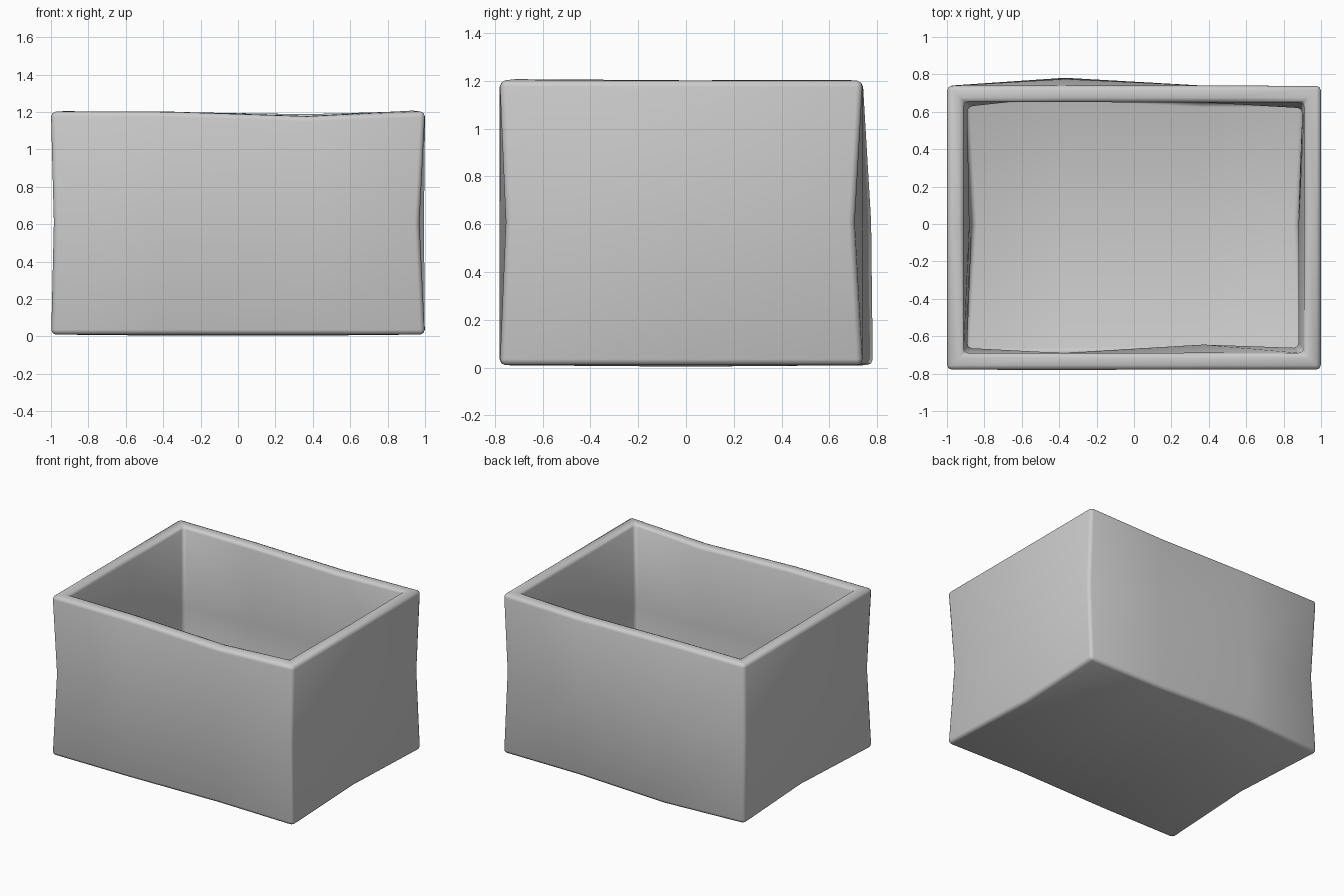
import bpy, bmesh
from mathutils import Vector

if "Cube" in bpy.data.objects:
    bpy.data.objects.remove(bpy.data.objects["Cube"])

XS = [-1.0, -0.37, 0.37, 1.0]
YS = [-0.78, 0.0, 0.74]
ZS = [0.01, 0.61, 1.2]

# Hand-made wobble: grid index -> offset
WOBBLE = {
    (0, 0, 1): (0.015, 0.03, 0), (3, 0, 1): (-0.03, 0.025, 0),
    (3, 2, 1): (-0.005, -0.035, 0), (0, 2, 1): (0.015, -0.03, 0),
    (0, 1, 1): (0.03, 0, 0), (3, 1, 1): (-0.03, 0, 0),
    (0, 1, 0): (0.045, 0, 0), (3, 1, 0): (-0.035, 0, 0),
    (2, 0, 1): (0, 0.045, 0), (2, 0, 0): (0, 0.015, 0),
    (2, 0, 2): (0, 0, -0.025), (2, 2, 2): (0, 0, -0.012),
    (1, 2, 1): (0, 0.035, 0), (1, 2, 0): (0, 0.042, 0),
    (1, 1, 0): (0, 0, -0.006), (2, 1, 0): (0, 0, -0.006),
}

bm = bmesh.new()
verts = {}


def vert(i, j, k):
    key = (i, j, k)
    if key not in verts:
        verts[key] = bm.verts.new(Vector((XS[i], YS[j], ZS[k])) + Vector(WOBBLE.get(key, (0, 0, 0))))
    return verts[key]


def quad(*keys):
    bm.faces.new([vert(*k) for k in keys])


# Bottom
for i in range(3):
    for j in range(2):
        quad((i, j, 0), (i, j + 1, 0), (i + 1, j + 1, 0), (i + 1, j, 0))

# Walls, going round the outline anticlockwise
ring = [(i, 0) for i in range(3)] + [(3, j) for j in range(2)]
ring += [(i, 2) for i in range(3, 0, -1)] + [(0, j) for j in range(2, 0, -1)]
for a, b in zip(ring, ring[1:] + ring[:1]):
    for k in range(2):
        quad((*a, k), (*b, k), (*b, k + 1), (*a, k + 1))

mesh = bpy.data.meshes.new("open_box")
bm.to_mesh(mesh)
bm.free()
box = bpy.data.objects.new("open_box", mesh)
bpy.context.collection.objects.link(box)
for p in mesh.polygons:
    p.use_smooth = True

# Wall thickness and softened edges
solid = box.modifiers.new("thickness", 'SOLIDIFY')
solid.thickness = 0.09
solid.offset = -1
solid.use_even_offset = True
bevel = box.modifiers.new("soft_edges", 'BEVEL')
bevel.width = 0.025
bevel.segments = 2
bevel.limit_method = 'ANGLE'
bevel.angle_limit = 0.8
